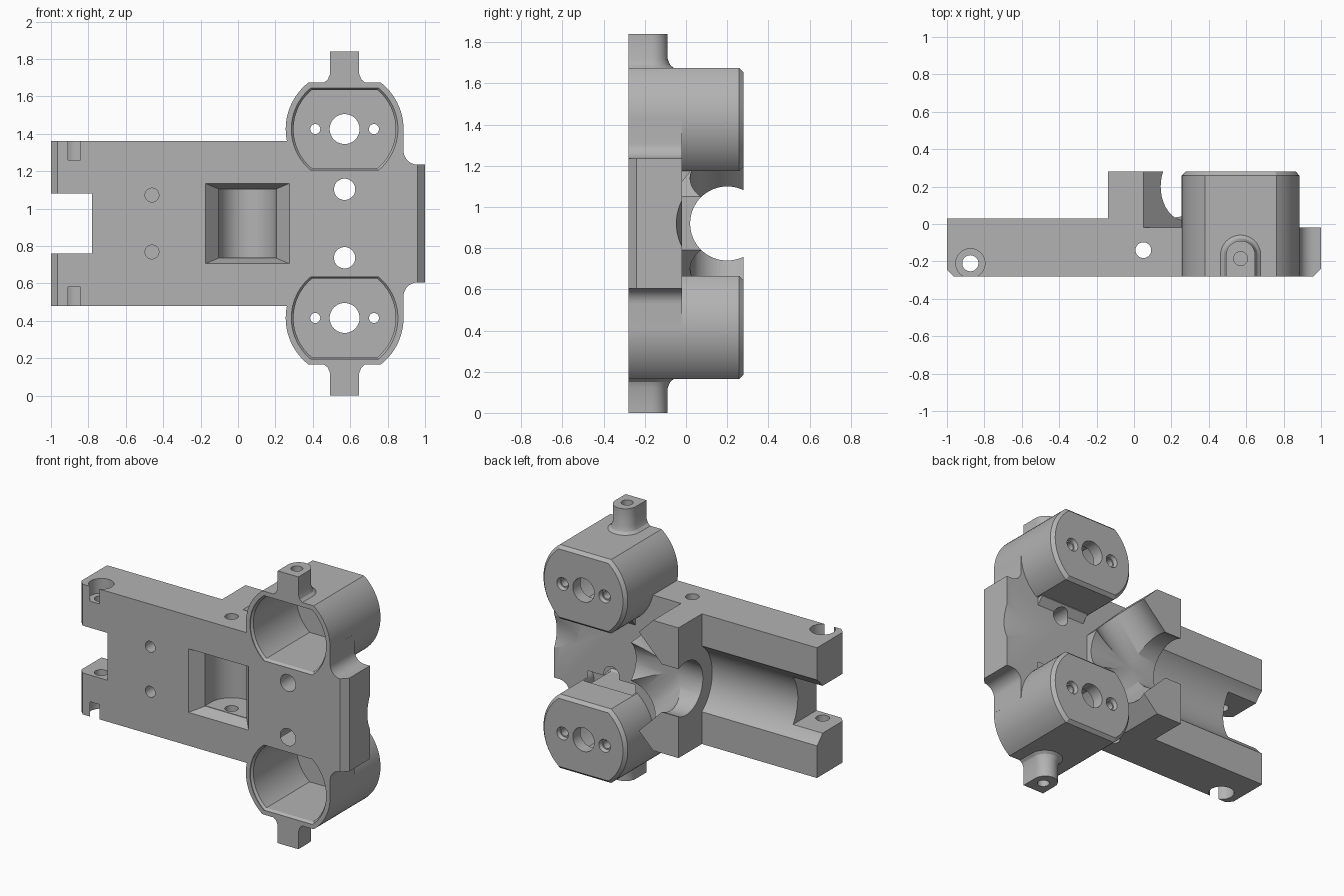
import bpy, bmesh, math
from mathutils import Vector

cube = bpy.data.objects.get("Cube")
if cube:
    bpy.data.objects.remove(cube, do_unlink=True)

MID = 0.92      # height of the symmetry plane
FRONT, BACK = -0.28, 0.28
SHAFT_X, SHAFT_Y = 0.05, 0.2
BARREL_X, BARREL_DZ = 0.57, 0.505

grey = bpy.data.materials.new("machined grey")
grey.use_nodes = True
grey.diffuse_color = (0.45, 0.45, 0.45, 1)
grey.node_tree.nodes["Principled BSDF"].inputs["Base Color"].default_value = (0.45, 0.45, 0.45, 1)


def loft(name, loops):
    """Closed solid through matching loops of points."""
    bm = bmesh.new()
    rows = [[bm.verts.new(p) for p in loop] for loop in loops]
    n = len(rows[0])
    for a, b in zip(rows, rows[1:]):
        for i in range(n):
            j = (i + 1) % n
            bm.faces.new((a[i], a[j], b[j], b[i]))
    bm.faces.new(rows[0])
    bm.faces.new(rows[-1])
    bmesh.ops.recalc_face_normals(bm, faces=bm.faces)
    mesh = bpy.data.meshes.new(name)
    bm.to_mesh(mesh)
    bm.free()
    mesh.materials.append(grey)
    ob = bpy.data.objects.new(name, mesh)
    bpy.context.collection.objects.link(ob)
    return ob


def prism_y(name, pts, y0, y1):
    return loft(name, [[(x, y, z) for x, z in pts] for y in (y0, y1)])


def prism_z(name, pts, z0, z1):
    return loft(name, [[(x, y, z) for x, y in pts] for z in (z0, z1)])


def box(name, x0, x1, y0, y1, z0, z1):
    return prism_z(name, [(x0, y0), (x1, y0), (x1, y1), (x0, y1)], z0, z1)


def rod(name, a, b, r0, r1=None, n=48):
    """Round bar or cone from point a to point b."""
    a, b = Vector(a), Vector(b)
    turn = (b - a).to_track_quat('Z', 'Y')
    ring = [turn @ Vector((math.cos(t), math.sin(t), 0))
            for t in (2 * math.pi * i / n for i in range(n))]
    return loft(name, [[a + v * r0 for v in ring], [b + v * (r1 or r0) for v in ring]])


def arc(cx, cy, r, a0, a1, n=12):
    return [(cx + r * math.cos(t), cy + r * math.sin(t))
            for t in (math.radians(a0 + (a1 - a0) * i / n) for i in range(n + 1))]


def combine(target, tool, how):
    mod = target.modifiers.new("shape", 'BOOLEAN')
    mod.operation, mod.object, mod.solver = how, tool, 'EXACT'
    bpy.context.view_layer.objects.active = target
    bpy.ops.object.modifier_apply(modifier=mod.name)
    bpy.data.objects.remove(tool, do_unlink=True)


def barrel_loop(cz, r, h, y):
    """Circle with its top and bottom cut flat."""
    a = math.degrees(math.asin(h / r))
    pts = arc(BARREL_X, cz, r, -a, a, 24) + arc(BARREL_X, cz, r, 180 - a, 180 + a, 24)
    return [(x, y, z) for x, z in pts]


def tab_loop(r, z):
    """D shape, flat at the front and round at the back."""
    pts = [(BARREL_X + r, FRONT)] + arc(BARREL_X, -0.167, r, 0, 180, 20) + [(BARREL_X - r, FRONT)]
    return [(x, y, z) for x, y in pts]


# Long arm with bevelled front corner
body = prism_z("gearbox_frame", [(-1, -0.245), (-0.965, FRONT), (-0.1, FRONT), (-0.1, 0.03), (-1, 0.03)],
               MID - 0.44, MID + 0.44)

# Face plate with filleted shoulders
half = [(-0.2, 0.44), (0.3, 0.44), (0.3, 0.5), (0.885, 0.5)]
half += arc(0.96, 0.39, 0.075, 180, 270, 8) + [(1, 0.315)]
outline = [(x, MID + d) for x, d in half] + [(x, MID - d) for x, d in reversed(half)]
combine(body, prism_y("face_plate", outline, FRONT, -0.02), 'UNION')

# Bearing collar with diagonal shoulders
half = [(-0.14, 0.44), (SHAFT_X, 0.44), (0.36, 0.13)]
outline = [(x, MID + d) for x, d in half] + [(x, MID - d) for x, d in reversed(half)]
combine(body, prism_y("bearing_collar", outline, -0.1, BACK), 'UNION')

# Motor groove, shaft bore, two diagonal bores, scoop at the outer end
centre = (SHAFT_X, SHAFT_Y, MID)
cuts = [rod("motor_groove", (-1.1, SHAFT_Y, MID), (-0.14, SHAFT_Y, MID), 0.28, n=96),
        rod("shaft_bore", (-0.3, SHAFT_Y, MID), (0.6, SHAFT_Y, MID), 0.18, n=64),
        rod("end_scoop", (0.7, SHAFT_Y, MID), (1.02, SHAFT_Y, MID), 0.2, 0.25, n=64)]
for s in (1, -1):
    cuts.append(rod("diagonal_bore", centre, (SHAFT_X + 0.4, SHAFT_Y, MID + s * 0.4), 0.18, n=64))
for c in cuts:
    combine(body, c, 'DIFFERENCE')

# Barrels, mounting tabs and sloped webs
for s in (1, -1):
    cz = MID + s * BARREL_DZ
    combine(body, loft("barrel", [barrel_loop(cz, 0.315, 0.25, FRONT),
                                  barrel_loop(cz, 0.315, 0.25, 0.258),
                                  barrel_loop(cz, 0.295, 0.23, BACK)]), 'UNION')
    steps = [(0.11, 0.735), (0.11, 0.753), (0.09, 0.77), (0.0775, 0.8), (0.0775, 0.92)]
    combine(body, loft("mounting_tab", [tab_loop(r, MID + s * d) for r, d in steps]), 'UNION')
    web = [(-0.06, 0.15), (-0.03, 0.19), (0.02, 0.25), (0.02, 0.27), (-0.06, 0.27)]
    combine(body, loft("web", [[(x, y, MID + s * d) for y, d in web] for x in (0.39, 0.75)]), 'UNION')

# Cuts repeated above and below the middle
for s in (1, -1):
    cz = MID + s * BARREL_DZ
    cuts = [loft("barrel_cavity", [barrel_loop(cz, 0.285, 0.22, -0.3),
                                   barrel_loop(cz, 0.285, 0.22, FRONT + 0.005),
                                   barrel_loop(cz, 0.273, 0.21, FRONT + 0.02),
                                   barrel_loop(cz, 0.273, 0.21, 0.2)]),
            rod("axle_hole", (BARREL_X, 0.1, cz), (BARREL_X, 0.4, cz), 0.08),
            rod("plate_hole", (BARREL_X, -0.4, MID + s * 0.183), (BARREL_X, 0.15, MID + s * 0.183), 0.057),
            rod("dowel_hole", (-0.46, -0.4, MID + s * 0.152), (-0.46, -0.18, MID + s * 0.152), 0.037),
            rod("tab_hole", (BARREL_X, -0.185, MID + s * 0.78), (BARREL_X, -0.185, MID + s), 0.037),
            rod("arm_hole", (-0.875, -0.21, MID + s * 0.05), (-0.875, -0.21, MID + s * 0.6), 0.043),
            rod("arm_counterbore", (-0.875, -0.21, MID + s * 0.34), (-0.875, -0.21, MID + s * 0.6), 0.078)]
    for dx in (-0.157, 0.157):
        x = BARREL_X + dx
        cuts.append(rod("screw_hole", (x, 0.1, cz), (x, 0.4, cz), 0.027, n=24))
        cuts.append(rod("screw_sink", (x, 0.255, cz), (x, 0.3, cz), 0.035, 0.05, n=24))
    for c in cuts:
        combine(body, c, 'DIFFERENCE')

# Slot at the arm end, bevel at the outer end, gear window and its pin hole
window = []
for y, w, h in ((-0.3, 0.245, 0.222), (FRONT, 0.225, 0.215), (-0.2, 0.155, 0.185)):
    window.append([(SHAFT_X + a * w, y, MID + b * h) for a, b in ((-1, -1), (1, -1), (1, 1), (-1, 1))])
for c in (box("arm_slot", -1.1, -0.78, -0.4, 0.2, MID - 0.16, MID + 0.16),
          prism_z("end_bevel", [(0.95, -0.29), (1.05, -0.29), (1.05, -0.19)], 0.4, 1.4),
          loft("window", window),
          box("window_throat", SHAFT_X - 0.155, SHAFT_X + 0.155, -0.3, -0.14, MID - 0.182, MID + 0.182),
          rod("gear_pocket", (SHAFT_X, -0.14, MID - 0.182), (SHAFT_X, -0.14, MID + 0.182), 0.1551),
          rod("pin_hole", (SHAFT_X, -0.14, 0.3), (SHAFT_X, -0.14, 1.5), 0.042)):
    combine(body, c, 'DIFFERENCE')

# Smooth round walls, crisp edges
bpy.ops.object.select_all(action='DESELECT')
body.select_set(True)
bpy.context.view_layer.objects.active = body
bpy.ops.object.shade_smooth_by_angle(angle=math.radians(25))
